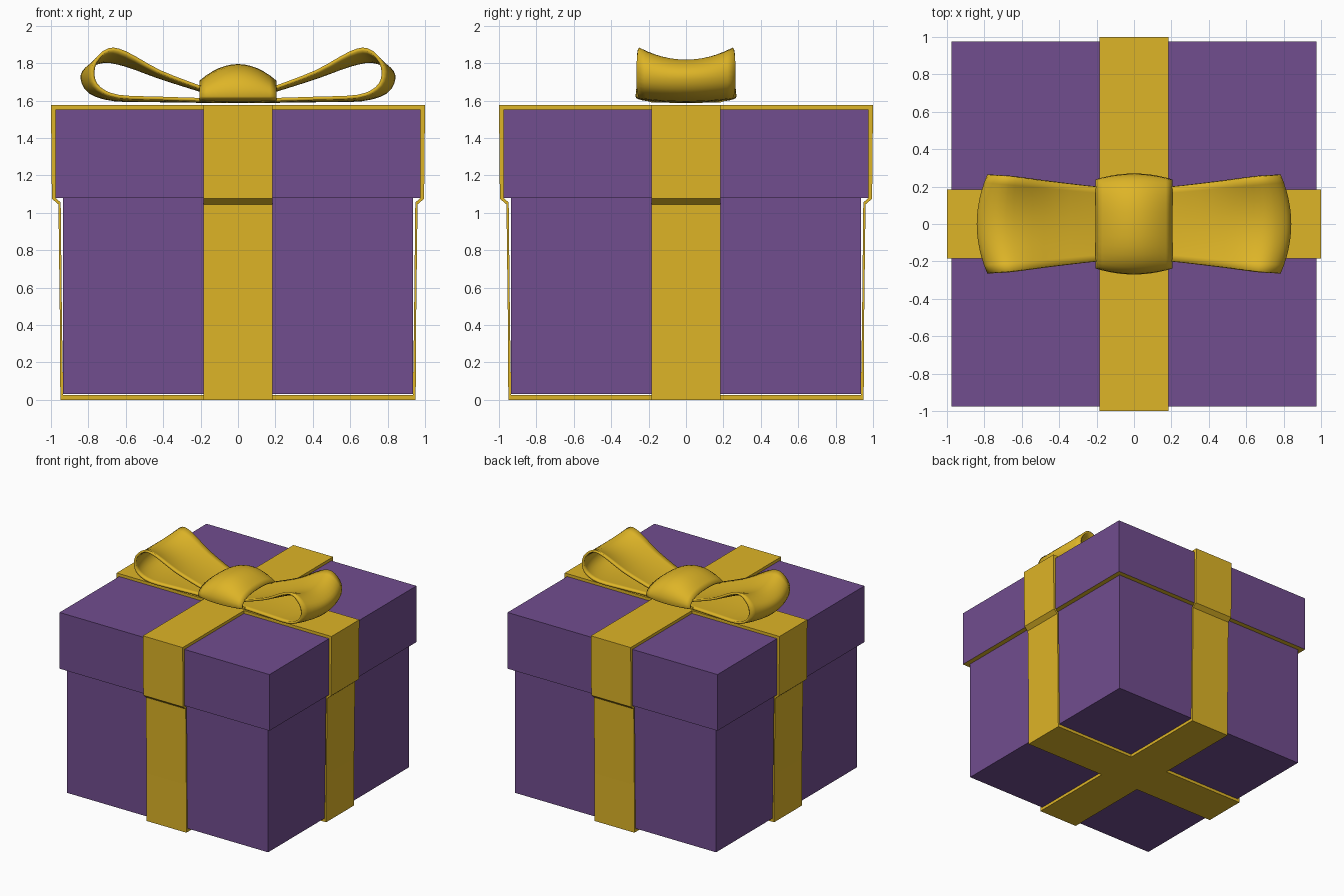
import bpy, bmesh, math
from mathutils import Vector

if "Cube" in bpy.data.objects:
    bpy.data.objects.remove(bpy.data.objects["Cube"])


def material(name, rgb):
    m = bpy.data.materials.new(name)
    m.diffuse_color = (*rgb, 1)
    m.use_nodes = True
    m.node_tree.nodes["Principled BSDF"].inputs["Base Color"].default_value = m.diffuse_color
    return m


PURPLE = material("purple_paper", (0.165, 0.074, 0.275))
GOLD = material("gold_ribbon", (0.73, 0.46, 0.02))


def make_object(name, bm, *mats):
    bmesh.ops.recalc_face_normals(bm, faces=bm.faces)
    me = bpy.data.meshes.new(name)
    bm.to_mesh(me)
    bm.free()
    for m in mats:
        me.materials.append(m)
    ob = bpy.data.objects.new(name, me)
    bpy.context.collection.objects.link(ob)
    return ob


def box(name, half, z0, z1, *mats):
    bm = bmesh.new()
    bmesh.ops.create_cube(bm, size=1)
    for v in bm.verts:
        v.co = (v.co.x * 2 * half, v.co.y * 2 * half, z0 if v.co.z < 0 else z1)
    if len(mats) > 1:  # second colour goes on the underside
        bm.normal_update()
        for f in bm.faces:
            f.material_index = int(f.normal.z < -0.5)
    return make_object(name, bm, *mats)


def smooth(ob):
    bpy.ops.object.select_all(action='DESELECT')
    ob.select_set(True)
    bpy.context.view_layer.objects.active = ob
    bpy.ops.object.shade_smooth_by_angle(angle=math.radians(40))


def sheet(bm, rows, closed=False):
    """Skin rows of points with quads."""
    vs = [[bm.verts.new(p) for p in r] for r in rows]
    for i in range(len(vs) if closed else len(vs) - 1):
        a, b = vs[i], vs[(i + 1) % len(vs)]
        for j in range(len(a) - 1):
            bm.faces.new((a[j], a[j + 1], b[j + 1], b[j]))


def spline(pts, n):
    """Catmull-Rom samples through tuples of any length."""
    p = [pts[0]] + list(pts) + [pts[-1]]
    out = []
    for i in range(1, len(p) - 2):
        for k in range(n):
            t = k / n
            out.append([0.5 * (2 * b + (c - a) * t + (2 * a - 5 * b + 4 * c - d) * t * t
                               + (3 * b - a - 3 * c + d) * t ** 3)
                        for a, b, c, d in zip(p[i - 1], p[i], p[i + 1], p[i + 2])])
    return out + [list(pts[-1])]


# Box body and lid
box("box_body", 0.935, 0.03, 1.09, PURPLE)
box("box_lid", 0.977, 1.08, 1.553, PURPLE, GOLD)

# Two ribbon bands wrapped round the box, stepping out over the lid
OUTER = [(0.95, 0), (0.952, 0.4), (0.96, 1.045), (0.995, 1.075), (1.0, 1.577)]
INNER = [(0.935, 0.025), (0.941, 0.4), (0.948, 1.055), (0.976, 1.08), (0.976, 1.552)]
HALF = 0.185


def ribbon(name, turned):
    bm = bmesh.new()
    loops = []
    for prof in (OUTER, INNER):
        ring = prof + [(-x, z) for x, z in reversed(prof)]
        for s in (-HALF, HALF):
            loops.append([bm.verts.new((s, x, z) if turned else (x, s, z)) for x, z in ring])
    order = [loops[0], loops[1], loops[3], loops[2]]
    n = len(order[0])
    for k in range(4):
        a, b = order[k], order[(k + 1) % 4]
        for i in range(n):
            j = (i + 1) % n
            bm.faces.new((a[i], a[j], b[j], b[i]))
    make_object(name, bm, GOLD)


ribbon("ribbon_side_to_side", False)
ribbon("ribbon_front_to_back", True)

# Bow loops: centre x, centre z, edge x, edge z, half width
LOOP = [(0.05, 1.61, 0.05, 1.62, 0.19), (0.20, 1.655, 0.20, 1.67, 0.20),
        (0.42, 1.725, 0.42, 1.755, 0.225), (0.60, 1.79, 0.60, 1.855, 0.247),
        (0.72, 1.81, 0.69, 1.872, 0.257), (0.81, 1.77, 0.76, 1.81, 0.262),
        (0.832, 1.715, 0.775, 1.73, 0.262), (0.79, 1.645, 0.74, 1.665, 0.26),
        (0.66, 1.605, 0.64, 1.622, 0.25), (0.42, 1.60, 0.42, 1.612, 0.225),
        (0.20, 1.597, 0.20, 1.605, 0.20), (0.05, 1.597, 0.05, 1.60, 0.19)]
for side, label in ((1, "right"), (-1, "left")):
    rows = []
    for xc, zc, xe, ze, w in spline(LOOP, 3):
        row = []
        for k in range(-6, 7):
            v = k / 6
            f = v * v
            row.append((side * (xc + (xe - xc) * f), w * v, zc + (ze - zc) * f))
        rows.append(row)
    bm = bmesh.new()
    sheet(bm, rows)
    ob = make_object("bow_loop_" + label, bm, GOLD)
    sol = ob.modifiers.new("thickness", 'SOLIDIFY')
    sol.thickness = 0.018
    sol.offset = 0
    smooth(ob)

# Bow knot: arched band bulging in the middle, flat underneath
rows = []
for i in range(32):
    a = 2 * math.pi * i / 32
    c, s = math.cos(a), math.sin(a)
    row = []
    for k in range(-6, 7):
        u = k / 6
        bulge = 1 - u * u
        y = (0.238 + 0.032 * bulge) * math.copysign(abs(c) ** 0.85, c)
        h = (0.085 + 0.088 * bulge) if s > 0 else 0.035
        row.append((0.205 * u, y, 1.622 + h * math.copysign(abs(s) ** 0.85, s)))
    rows.append(row)
bm = bmesh.new()
sheet(bm, rows, closed=True)
knot = make_object("bow_knot", bm, GOLD)
sol = knot.modifiers.new("thickness", 'SOLIDIFY')
sol.thickness = 0.015
sol.offset = -1
smooth(knot)
